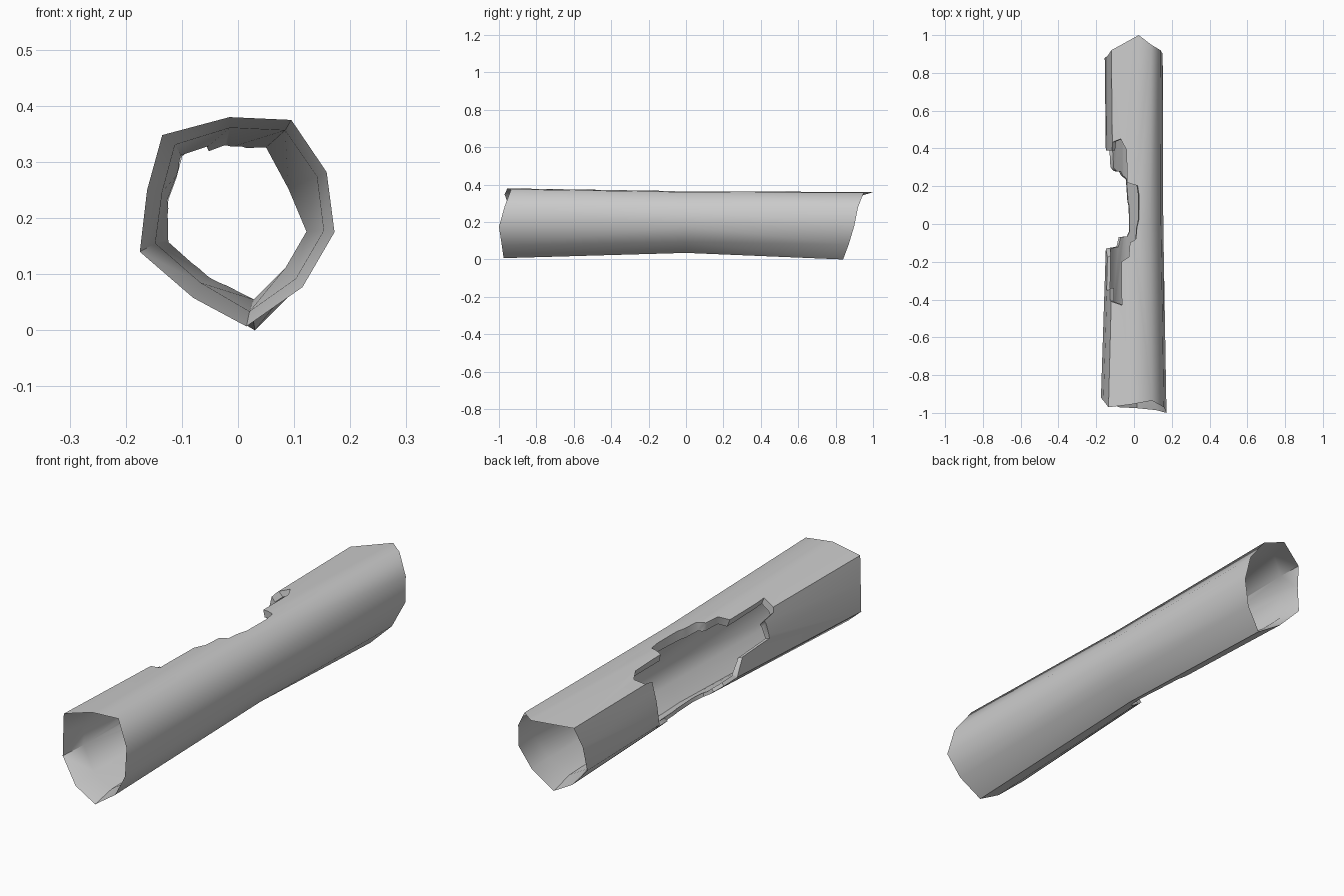
import bpy, bmesh
from math import sin, cos, radians

if "Cube" in bpy.data.objects:
    bpy.data.objects.remove(bpy.data.objects["Cube"])

# Cross-sections (x, z, y) of the front rim, waist and back rim
front = [(-.135, .348, -.97), (-.015, .38, -.955), (.095, .375, -.935), (.158, .282, -.97),
         (.172, .175, -1), (.115, .077, -.985), (.015, .007, -.975), (-.08, .058, -.97),
         (-.175, .14, -.92), (-.162, .25, -.935)]
waist = [(-.11, .333), (-.015, .365), (.085, .36), (.143, .277), (.155, .178),
         (.105, .092), (.025, .035), (-.065, .09), (-.145, .16), (-.132, .25)]
back = [(-.12, .335, .92), (.025, .36, 1), (.09, .357, .95), (.14, .28, .92), (.152, .18, .9),
        (.11, .08, .87), (.03, 0, .84), (-.07, .06, .86), (-.155, .15, .88), (-.14, .25, .89)]
bore = [(-.092, .295), (-.02, .324), (.05, .326), (.09, .252), (.122, .176),
        (.085, .112), (.028, .055), (-.05, .095), (-.12, .158), (-.12, .22)]


def finish(bm, name):
    bmesh.ops.recalc_face_normals(bm, faces=bm.faces)
    mesh = bpy.data.meshes.new(name)
    bm.to_mesh(mesh)
    bm.free()
    obj = bpy.data.objects.new(name, mesh)
    bpy.context.collection.objects.link(obj)
    return obj


def bridge(bm, a, b):
    n = len(a)
    for i in range(n):
        j = (i + 1) % n
        bm.faces.new((a[i], a[j], b[j], b[i]))


# Hollow log: outer skin and bore meet in thin, uneven rims
bm = bmesh.new()
ring = lambda pts: [bm.verts.new((x, y, z)) for x, z, y in pts]
flat = lambda pts, y: [(x, z, y) for x, z in pts]
inset = lambda rim, dy: [((r[0] + 2 * b[0]) / 3, (r[1] + 2 * b[1]) / 3, r[2] + dy)
                         for r, b in zip(rim, waist)]
shrink = lambda pts: [(x * .95, .19 + (z - .19) * .95, y) for x, z, y in pts]
loops = [ring(front), ring(flat(waist, 0)), ring(back),
         ring(shrink(inset(back, -.1))), ring(flat(bore, 0)), ring(shrink(inset(front, .1)))]
for i in range(6):
    bridge(bm, loops[i], loops[(i + 1) % 6])
bmesh.ops.triangulate(bm, faces=bm.faces)
log = finish(bm, "hollow_log")

# Broken-out opening: (angle around the log, y), cut radially through the wall
hole = [(114, .45), (102, .22), (81, .15), (85, -.02), (97, -.1), (112, -.2), (111, -.43),
        (137, -.34), (162, -.35), (192, -.13), (228, -.07), (258, -.04), (254, .12),
        (236, .26), (215, .28), (203, .39), (130, .39)]
bm = bmesh.new()
rad = lambda r: [bm.verts.new((r * cos(radians(a)), y, .19 + r * sin(radians(a)))) for a, y in hole]
inner, outer = rad(.03), rad(.6)
bridge(bm, inner, outer)
for loop, centre in ((inner, (-.03, .02, .19)), (outer, (-.7, .02, .25))):
    c = bm.verts.new(centre)
    for i in range(len(loop)):
        bm.faces.new((loop[i], loop[(i + 1) % len(loop)], c))
bmesh.ops.triangulate(bm, faces=bm.faces)
cutter = finish(bm, "opening_cutter")
cutter.hide_render = True

mod = log.modifiers.new("opening", 'BOOLEAN')
mod.operation, mod.solver, mod.object = 'DIFFERENCE', 'EXACT', cutter
bpy.context.view_layer.objects.active = log
log.select_set(True)
bpy.ops.object.modifier_apply(modifier=mod.name)
bpy.data.objects.remove(cutter)
bpy.ops.object.shade_smooth_by_angle(angle=radians(55))
